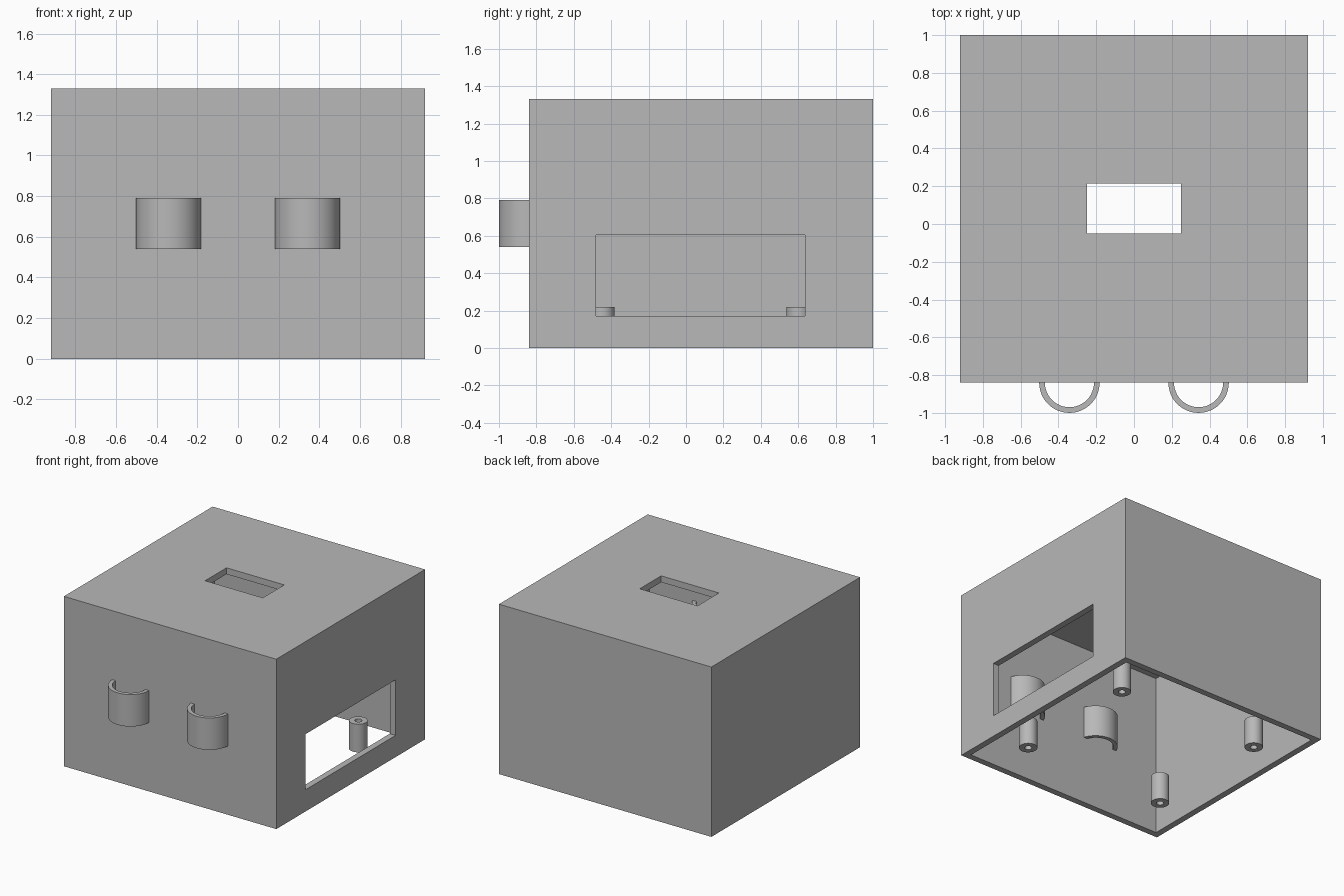
import bpy
import bmesh
from math import cos, sin, tau, radians
from mathutils import Vector

default = bpy.data.objects.get("Cube")
if default:
    bpy.data.objects.remove(default, do_unlink=True)

# Single grey plastic
grey = bpy.data.materials.new("grey plastic")
grey.use_nodes = True
grey.diffuse_color = (0.48, 0.48, 0.48, 1)
grey.node_tree.nodes["Principled BSDF"].inputs["Base Color"].default_value = grey.diffuse_color


def add_object(name, bm):
    bmesh.ops.recalc_face_normals(bm, faces=bm.faces)
    mesh = bpy.data.meshes.new(name)
    bm.to_mesh(mesh)
    bm.free()
    mesh.materials.append(grey)
    obj = bpy.data.objects.new(name, mesh)
    bpy.context.collection.objects.link(obj)
    return obj


def box(name, low, high):
    low, high = Vector(low), Vector(high)
    bm = bmesh.new()
    bmesh.ops.create_cube(bm, size=1)
    bmesh.ops.scale(bm, vec=high - low, verts=bm.verts)
    bmesh.ops.translate(bm, vec=(low + high) / 2, verts=bm.verts)
    return add_object(name, bm)


def tube(name, x, y, bottom, top, outer, inner, sides=48):
    """Upright pipe with a through bore."""
    bm = bmesh.new()
    profile = [(outer, bottom), (outer, top), (inner, top), (inner, bottom)]
    rings = [[bm.verts.new((x + r * cos(tau * i / sides), y + r * sin(tau * i / sides), z))
              for r, z in profile] for i in range(sides)]
    for i in range(sides):
        a, b = rings[i], rings[(i + 1) % sides]
        for j in range(4):
            k = (j + 1) % 4
            bm.faces.new((a[j], b[j], b[k], a[k]))
    obj = add_object(name, bm)
    bpy.ops.object.select_all(action="DESELECT")
    obj.select_set(True)
    bpy.context.view_layer.objects.active = obj
    bpy.ops.object.shade_smooth_by_angle(angle=radians(30))


def cut(target, cutter):
    cutter.hide_render = True
    mod = target.modifiers.new("cut", "BOOLEAN")
    mod.operation = "DIFFERENCE"
    mod.solver = "EXACT"
    mod.object = cutter
    bpy.context.view_layer.objects.active = target
    bpy.ops.object.modifier_apply(modifier=mod.name)
    bpy.data.objects.remove(cutter, do_unlink=True)


half, front, back, height, wall = 0.92, -0.84, 1.0, 1.33, 0.05

# Hollow housing, open underneath
housing = box("housing", (-half, front, 0), (half, back, height))
cut(housing, box("cavity_cutter", (wall - half, front + wall, -0.2),
                 (half - wall, back - wall, height - wall)))
# Side window and roof slot
cut(housing, box("window_cutter", (half - 0.2, -0.48, 0.17), (half + 0.2, 0.635, 0.605)))
cut(housing, box("slot_cutter", (-0.25, -0.05, height - 0.2), (0.25, 0.215, height + 0.2)))

for side, sx in (("left", 1), ("right", -1)):
    # Sleeve passing through the front wall
    tube(f"{side}_front_sleeve", sx * 0.342, front, 0.54, 0.79, 0.16, 0.13)
    # Mounting posts near the open base
    for place, y in (("front", -0.447), ("back", 0.603)):
        tube(f"{side}_{place}_post", sx * 0.62, y, 0, 0.22, 0.066, 0.026, 32)
